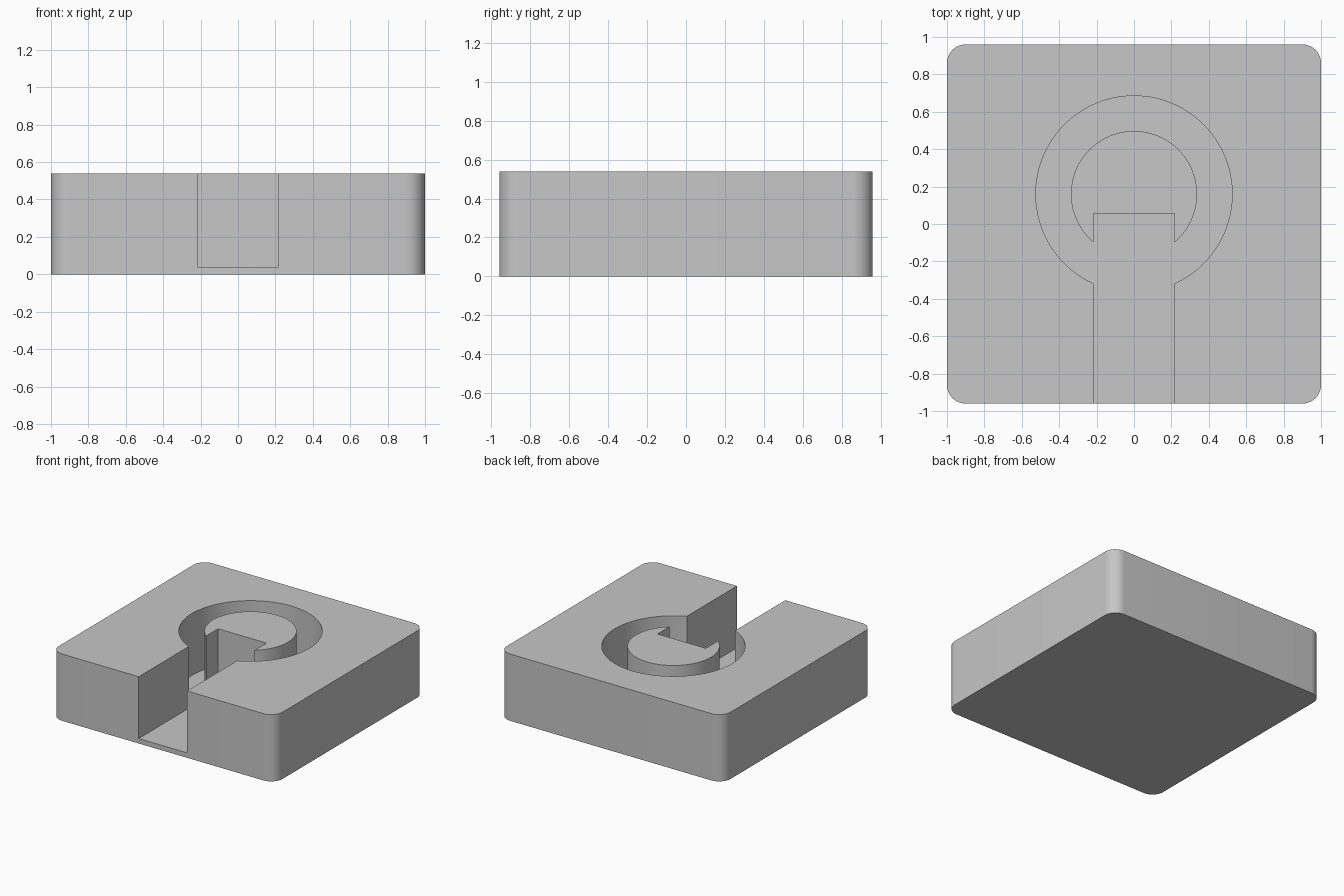
import bpy, bmesh
from math import asin, cos, sin, pi, radians

if "Cube" in bpy.data.objects:
    bpy.data.objects.remove(bpy.data.objects["Cube"], do_unlink=True)

HALF_X, HALF_Y, TOP, FLOOR = 1.0, 0.96, 0.54, 0.04
CORNER = 0.1
CENTRE_Y, POCKET_R, CORE_R = 0.16, 0.525, 0.337
SLOT, NOTCH_Y = 0.216, 0.055

grey = bpy.data.materials.new("plain grey")
grey.use_nodes = True
colour = (0.57, 0.57, 0.57, 1)
grey.diffuse_color = colour
grey.node_tree.nodes["Principled BSDF"].inputs["Base Color"].default_value = colour


def arc(cx, cy, r, start, end, steps):
    """Points along a circular arc."""
    angles = [start + (end - start) * i / steps for i in range(steps + 1)]
    return [(cx + r * cos(a), cy + r * sin(a)) for a in angles]


def open_arc(r):
    """Arc about the pocket centre, open towards the front by the slot width."""
    gap = asin(SLOT / r)
    return arc(0, CENTRE_Y, r, gap - pi / 2, 3 * pi / 2 - gap, 96)


def extrude(name, outline, z0, z1):
    """Solid prism from a counter-clockwise outline."""
    bm = bmesh.new()
    face = bm.faces.new([bm.verts.new((x, y, z0)) for x, y in outline])
    moved = bmesh.ops.extrude_face_region(bm, geom=[face], use_keep_orig=True)
    verts = [v for v in moved["geom"] if isinstance(v, bmesh.types.BMVert)]
    bmesh.ops.translate(bm, verts=verts, vec=(0, 0, z1 - z0))
    bmesh.ops.recalc_face_normals(bm, faces=bm.faces)
    mesh = bpy.data.meshes.new(name)
    bm.to_mesh(mesh)
    bm.free()
    mesh.materials.append(grey)
    obj = bpy.data.objects.new(name, mesh)
    bpy.context.collection.objects.link(obj)
    return obj


def activate(obj):
    bpy.ops.object.select_all(action="DESELECT")
    obj.select_set(True)
    bpy.context.view_layer.objects.active = obj


# Block with rounded upright corners
outline = []
for i, (sx, sy) in enumerate([(1, 1), (-1, 1), (-1, -1), (1, -1)]):
    outline += arc(sx * (HALF_X - CORNER), sy * (HALF_Y - CORNER), CORNER,
                   i * pi / 2, (i + 1) * pi / 2, 12)
block = extrude("block", outline, 0, TOP)

# Keyhole pocket: round well joined to a slot through the front
keyhole = open_arc(POCKET_R) + [(-SLOT, -HALF_Y - 0.1), (SLOT, -HALF_Y - 0.1)]
cutter = extrude("pocket_cutter", keyhole, FLOOR, TOP + 0.1)
cutter.hide_render = True
cut = block.modifiers.new("pocket", "BOOLEAN")
cut.operation, cut.solver, cut.object = "DIFFERENCE", "EXACT", cutter
activate(block)
bpy.ops.object.modifier_apply(modifier=cut.name)
bpy.data.objects.remove(cutter, do_unlink=True)

# Round core standing in the pocket, notched by the slot
core = extrude("core", open_arc(CORE_R) + [(-SLOT, NOTCH_Y), (SLOT, NOTCH_Y)], FLOOR, TOP)

for obj in (block, core):
    activate(obj)
    bpy.ops.object.shade_smooth_by_angle(angle=radians(30))
